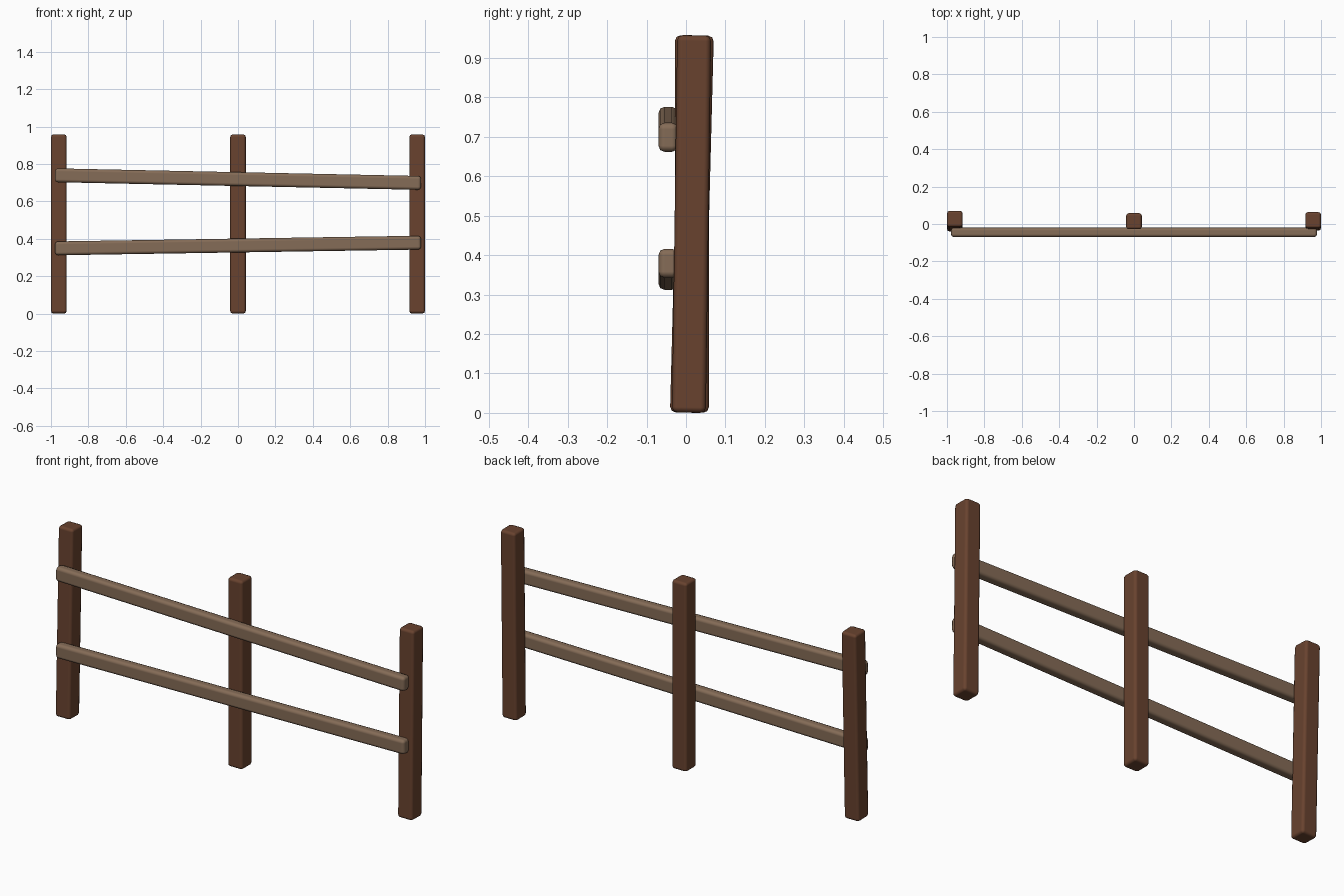
import bpy
from math import radians

default = bpy.data.objects.get("Cube")
if default:
    bpy.data.objects.remove(default, do_unlink=True)


def make_material(name, color):
    mat = bpy.data.materials.new(name)
    mat.use_nodes = True
    mat.diffuse_color = (*color, 1)
    mat.node_tree.nodes["Principled BSDF"].inputs["Base Color"].default_value = (*color, 1)
    return mat


dark_wood = make_material("dark brown wood", (0.14, 0.055, 0.028))
light_wood = make_material("light brown wood", (0.235, 0.15, 0.095))


def beam(name, size, center, tilt, bevel, mat):
    """A box beam with softened edges, tilted about its centre."""
    bpy.ops.mesh.primitive_cube_add(size=1, location=center)
    obj = bpy.context.object
    obj.name = name
    obj.scale = size
    bpy.ops.object.transform_apply(location=False, rotation=False, scale=True)
    obj.rotation_euler = tilt
    obj.data.materials.append(mat)
    bpy.ops.object.shade_smooth()
    mod = obj.modifiers.new("soft edges", "BEVEL")
    mod.width = bevel
    mod.segments = 2
    mod.harden_normals = True
    return obj


# Posts, the outer two leaning slightly backwards
for name, x, y, lean in (("right_post", -0.958, 0.015, 1.5),
                         ("middle_post", 0, 0.015, 0),
                         ("left_post", 0.958, 0.014, 0.8)):
    beam(name, (0.084, 0.086, 0.957), (x, y, 0.479), (radians(-lean), 0, 0), 0.014, dark_wood)

# Rails across the front, tilted in opposite directions
for name, z, tilt in (("upper_rail", 0.719, 1.2), ("lower_rail", 0.364, -0.9)):
    beam(name, (1.958, 0.05, 0.074), (0, -0.045, z), (0, radians(tilt), 0), 0.016, light_wood)
